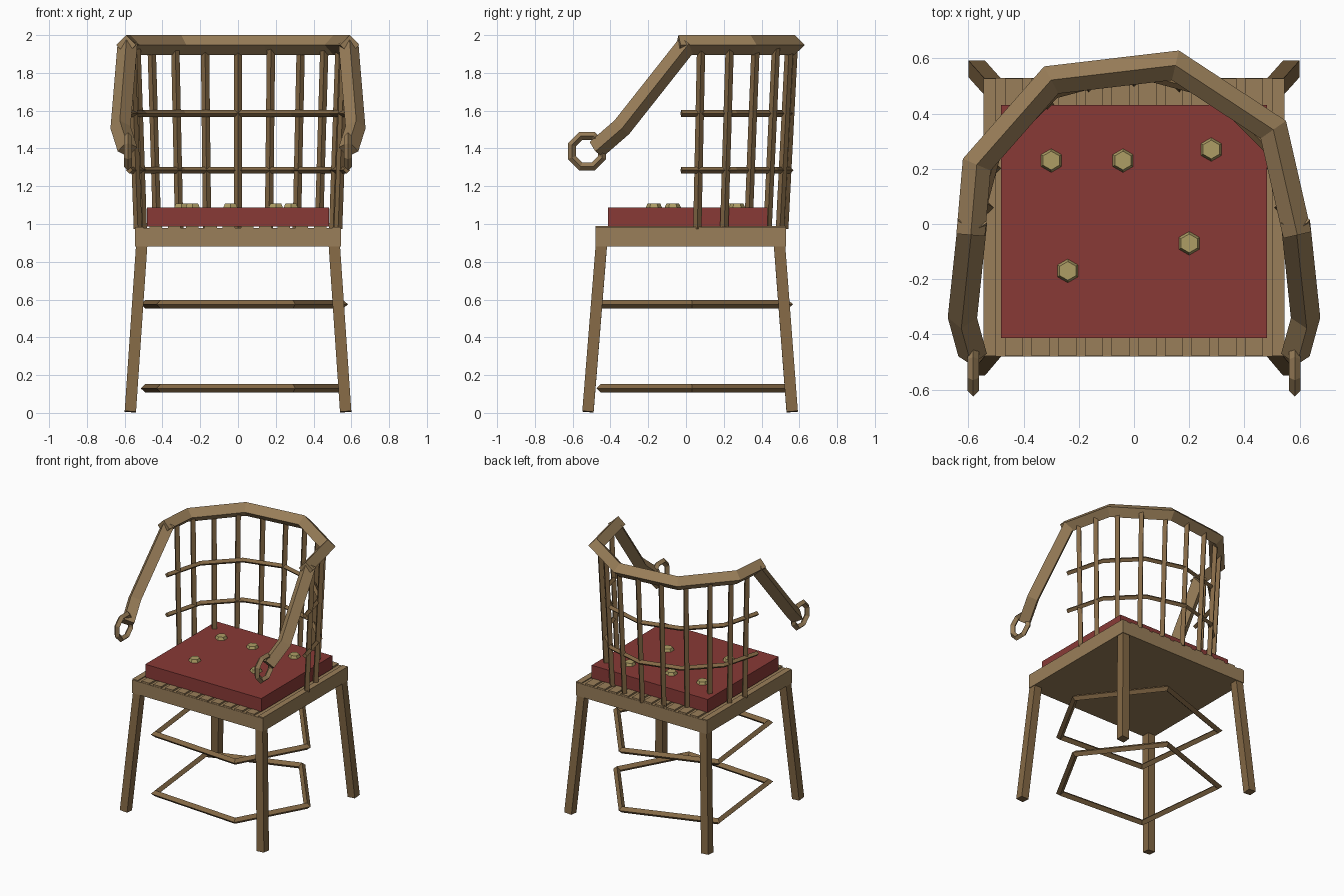
import bpy, bmesh, math
from math import sin, cos, pi, radians
from mathutils import Vector as V

if "Cube" in bpy.data.objects:
    bpy.data.objects.remove(bpy.data.objects["Cube"])


def mat(name, rgb):
    m = bpy.data.materials.new(name)
    m.diffuse_color = (*rgb, 1)
    m.use_nodes = True
    m.node_tree.nodes["Principled BSDF"].inputs["Base Color"].default_value = m.diffuse_color
    return m


LIGHT = mat("light_wood", (0.32, 0.21, 0.10))
DARK = mat("dark_wood", (0.23, 0.14, 0.06))
RED = mat("red_cloth", (0.25, 0.042, 0.037))
GOLD = mat("button_gold", (0.42, 0.34, 0.13))


def finish(bm, name, material):
    bmesh.ops.recalc_face_normals(bm, faces=bm.faces[:])
    me = bpy.data.meshes.new(name)
    bm.to_mesh(me)
    bm.free()
    me.materials.append(material)
    ob = bpy.data.objects.new(name, me)
    bpy.context.collection.objects.link(ob)
    return ob


def box(name, lo, hi, material):
    bm = bmesh.new()
    bmesh.ops.create_cube(bm, size=1)
    for v in bm.verts:
        v.co = V([lo[i] + (v.co[i] + 0.5) * (hi[i] - lo[i]) for i in range(3)])
    return finish(bm, name, material)


def bar(name, pts, r, material, closed=False, up=(0, 0, 1), turn=0, ):
    """Four-sided bar swept along a path with mitred corners."""
    pts = [V(p) for p in pts]
    n = len(pts)
    seg = [(pts[(i + 1) % n] - pts[i]).normalized() for i in range(n)]
    d = seg[0]
    side = d.cross(V(up)).normalized()
    top = side.cross(d)

    def plane(i):
        if closed:
            return seg[i - 1] + seg[i]
        if i == 0:
            return seg[0]
        return seg[n - 2] if i == n - 1 else seg[i - 1] + seg[i]

    bm = bmesh.new()
    ring = [pts[0] + side * r * cos(turn + k * pi / 2) + top * r * sin(turn + k * pi / 2)
            for k in range(4)]
    rings = []
    for i in range(n):
        d, nrm = seg[max(i - 1, 0)], plane(i)
        ring = [v + d * ((pts[i] - v).dot(nrm) / d.dot(nrm)) for v in ring]
        rings.append([bm.verts.new(v) for v in ring])
    for i in range(n if closed else n - 1):
        a, b = rings[i], rings[(i + 1) % n]
        for k in range(4):
            bm.faces.new((a[k], a[k - 1], b[k - 1], b[k]))
    if not closed:
        bm.faces.new(rings[0])
        bm.faces.new(rings[-1])
    return finish(bm, name, material)


# Seat with raised slats
box("seat", (-0.545, -0.48, 0.88), (0.545, 0.53, 0.978), LIGHT)
for i in range(10):
    x = -0.435 + i * 0.0967
    box("seat_slat", (x - 0.033, -0.478, 0.97), (x + 0.033, 0.528, 0.99), LIGHT)
for s in (-1, 1):
    box("seat_edge_strip", (s * 0.523 - 0.022, -0.478, 0.97),
        (s * 0.523 + 0.022, 0.528, 0.985), LIGHT)

# Cushion with buttons
box("cushion", (-0.483, -0.413, 0.988), (0.483, 0.432, 1.087), RED)
for x, y in ((-0.30, 0.23), (-0.04, 0.23), (0.28, 0.27), (0.20, -0.07), (-0.24, -0.17)):
    bm = bmesh.new()
    bmesh.ops.create_cone(bm, cap_ends=True, segments=6, radius1=0.045, radius2=0.034, depth=0.025)
    bmesh.ops.translate(bm, verts=bm.verts[:], vec=(x, y, 1.095))
    finish(bm, "cushion_button", GOLD)

# Splayed square legs
for s in (-1, 1):
    for name, y0, y1 in (("front_leg", -0.519, -0.447), ("back_leg", 0.562, 0.494)):
        bar(name, [(s * 0.57, y0, 0.006), (s * 0.509, y1, 0.90)], 0.0425, DARK,
            up=(0, 1, 0), turn=pi / 4)

# Uneven five-sided stretcher rings
for z in (0.13, 0.575):
    bar("stretcher_ring", [(x, y, z) for x, y in
        ((0.555, 0.03), (0.155, 0.54), (-0.49, 0.32), (-0.41, -0.40), (0.29, -0.45))],
        0.023, DARK, closed=True)

# Back spindles fanned around the seat
for i in range(11):
    a = radians(-90 + 18 * i)
    bar("spindle", [(0.53 * sin(a), 0.06 + 0.46 * cos(a), 0.975),
                    (0.565 * sin(a), 0.08 + 0.49 * cos(a), 1.935)], 0.022, DARK, up=(0, 1, 0))

# Thin hoops binding the spindles
for z in (1.285, 1.585):
    bar("back_hoop", [(0.575 * sin(radians(a)), -0.025 + 0.575 * cos(radians(a)), z)
                      for a in range(-90, 91, 30)], 0.018, DARK)

# Top rail
bar("top_rail", [(-0.592, -0.04, 1.948), (-0.57, 0.215, 1.948), (-0.30, 0.522, 1.948),
                 (0.15, 0.575, 1.948), (0.505, 0.342, 1.948), (0.592, -0.04, 1.948)],
    0.052, LIGHT)

# Drooping arms, each ending in an eight-sided ring
for s in (-1, 1):
    bar("arm", [(s * 0.585, 0.01, 1.955), (s * 0.622, -0.34, 1.512), (s * 0.585, -0.475, 1.395)],
        0.053, LIGHT)
    bar("arm_end_ring", [(s * 0.583, -0.524 + 0.087 * cos(pi / 8 + k * pi / 4),
                          1.385 + 0.087 * sin(pi / 8 + k * pi / 4)) for k in range(8)],
        0.021, LIGHT, closed=True, up=(1, 0, 0))
